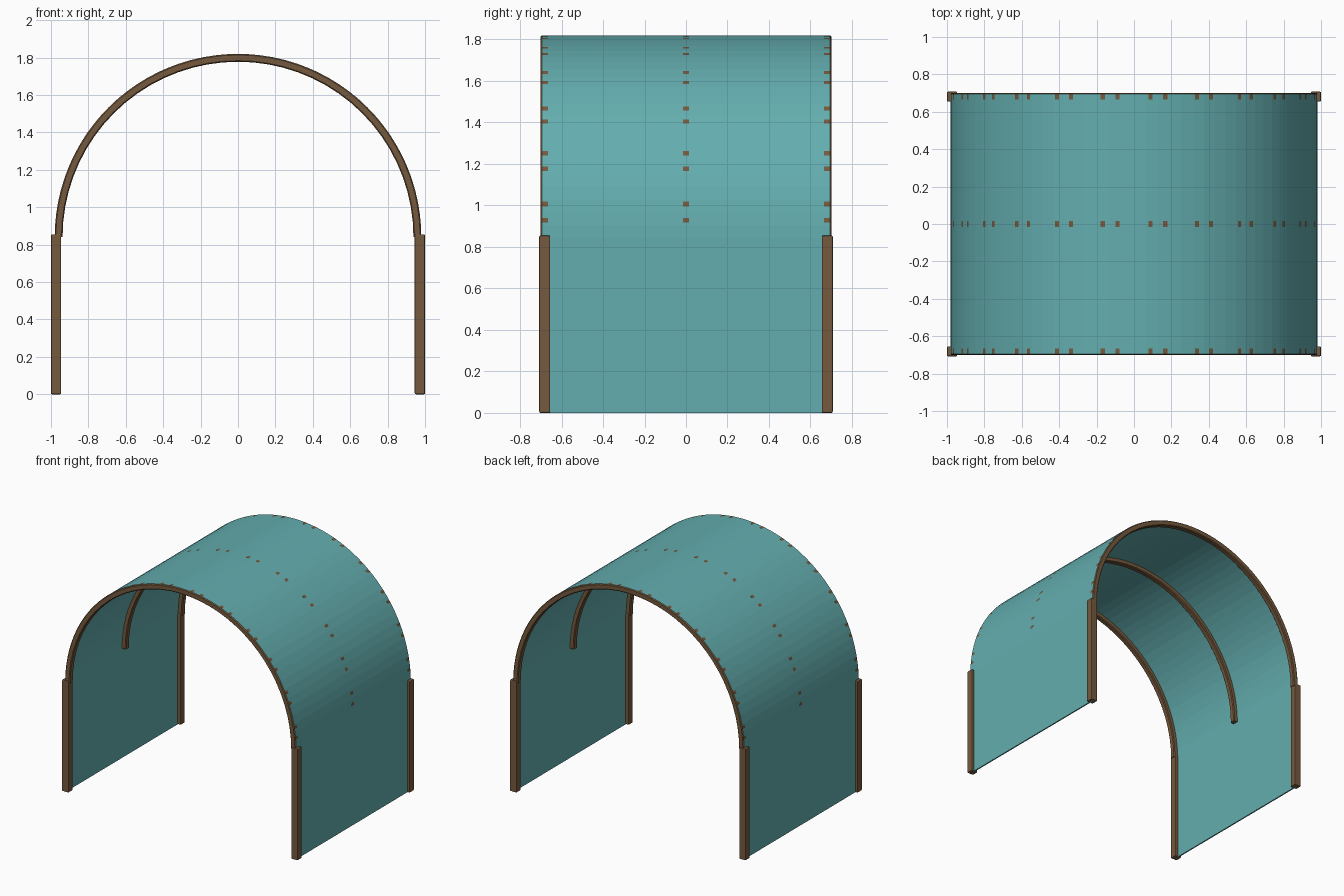
import bpy, bmesh
from math import pi, cos, sin

cube = bpy.data.objects.get("Cube")
if cube:
    bpy.data.objects.remove(cube)

RADIUS = 0.98      # outer radius of the roof and ribs
SPRING = 0.84      # height where the arch starts
RIB = 0.042        # rib thickness
SKIN = 0.01        # panel thickness


def material(name, rgb):
    mat = bpy.data.materials.new(name)
    mat.use_nodes = True
    mat.diffuse_color = (*rgb, 1)
    bsdf = mat.node_tree.nodes["Principled BSDF"]
    bsdf.inputs["Base Color"].default_value = (*rgb, 1)
    bsdf.inputs["Roughness"].default_value = 0.8
    return mat


teal = material("teal_fabric", (0.127, 0.42, 0.43))
brown = material("brown_wood", (0.18, 0.1, 0.047))


def finish(bm, name, mat):
    bmesh.ops.recalc_face_normals(bm, faces=bm.faces[:])
    mesh = bpy.data.meshes.new(name)
    bm.to_mesh(mesh)
    bm.free()
    mesh.materials.append(mat)
    obj = bpy.data.objects.new(name, mesh)
    bpy.context.collection.objects.link(obj)
    return obj


def box(name, size, centre, mat, bevel=0):
    bm = bmesh.new()
    bmesh.ops.create_cube(bm, size=1)
    bmesh.ops.scale(bm, vec=size, verts=bm.verts)
    bmesh.ops.translate(bm, vec=centre, verts=bm.verts)
    if bevel:
        bmesh.ops.bevel(bm, geom=bm.edges[:], offset=bevel, segments=2,
                        profile=0.5, affect='EDGES')
    return finish(bm, name, mat)


def arch(name, profile, segments, mat):
    """Sweep a closed (radius, y) profile through a half circle."""
    bm = bmesh.new()
    rings = []
    for i in range(segments + 1):
        a = pi * i / segments
        rings.append([bm.verts.new((r * cos(a), y, SPRING + r * sin(a)))
                      for r, y in profile])
    n = len(profile)
    for r0, r1 in zip(rings, rings[1:]):
        for j in range(n):
            k = (j + 1) % n
            bm.faces.new((r0[j], r0[k], r1[k], r1[j]))
    bm.faces.new(rings[0])
    bm.faces.new(rings[-1])
    return finish(bm, name, mat)


def rib_profile(y, bevel=0.006):
    """Square section with cut corners."""
    h, c = RIB / 2, RIB / 2 - bevel
    corners = [(c, h), (h, c), (h, -c), (c, -h),
               (-c, -h), (-h, -c), (-h, c), (-c, h)]
    return [(RADIUS - h + u, y + v) for u, v in corners]


# Curved roof
inner = RADIUS - SKIN
arch("roof_canopy", [(inner, -0.695), (RADIUS, -0.695),
                     (RADIUS, 0.695), (inner, 0.695)], 48, teal)

# Three arched ribs
for name, y in (("front", -0.68), ("middle", 0), ("back", 0.68)):
    arch(name + "_rib", rib_profile(y), 36, brown)

# Side walls and corner posts
for side, sx in (("left", 1), ("right", -1)):
    box(side + "_wall", (SKIN, 1.38, SPRING),
        (sx * (RADIUS - SKIN / 2), 0, SPRING / 2), teal)
    for end, sy in (("front", -1), ("back", 1)):
        box(f"{end}_{side}_post", (0.055, 0.053, 0.855),
            (sx * 0.9725, sy * 0.681, 0.4275), brown, 0.006)
